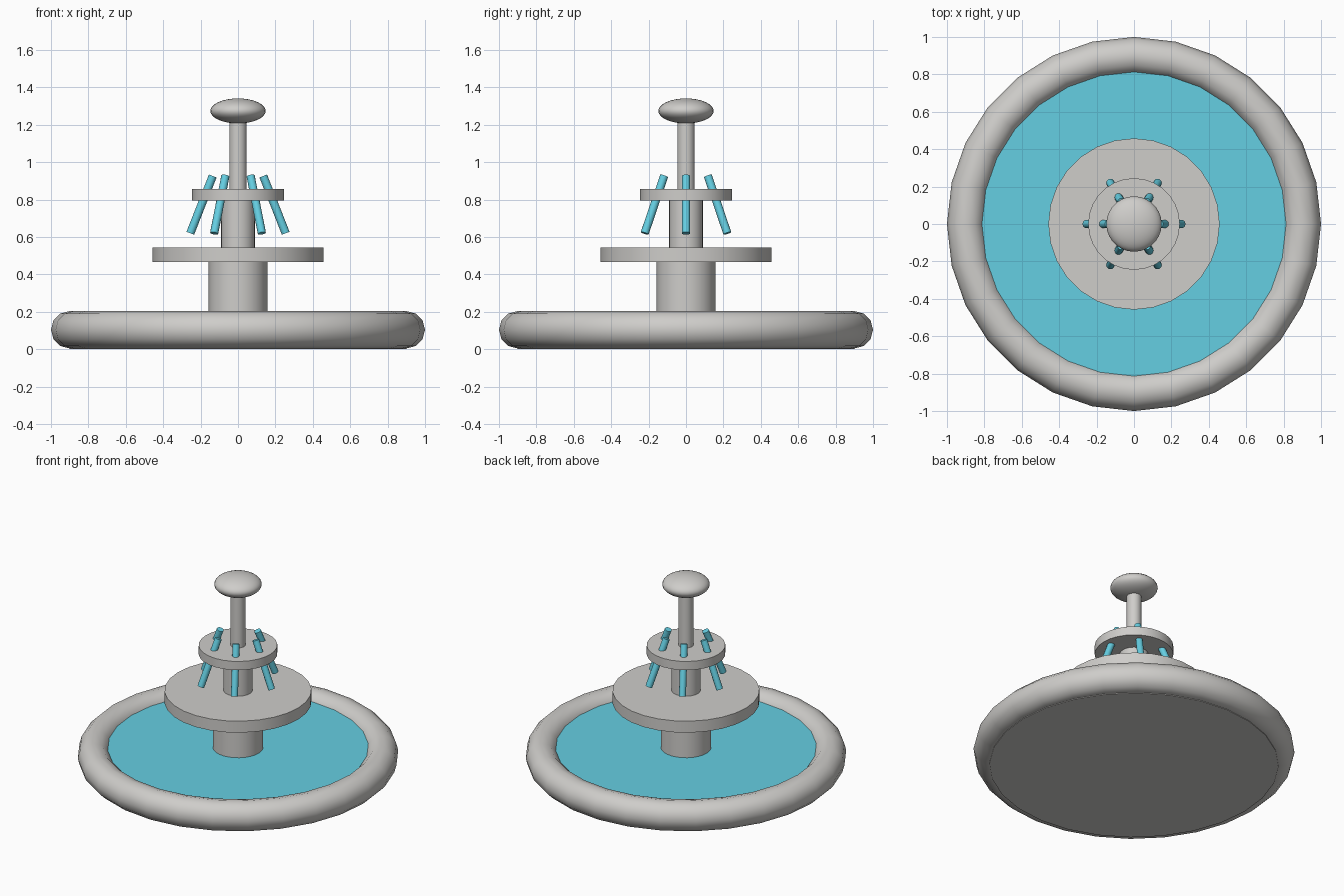
import bpy
import math
from mathutils import Vector

cube = bpy.data.objects.get("Cube")
if cube:
    bpy.data.objects.remove(cube, do_unlink=True)


def make_material(name, colour):
    mat = bpy.data.materials.new(name)
    mat.use_nodes = True
    mat.diffuse_color = colour
    mat.node_tree.nodes["Principled BSDF"].inputs["Base Color"].default_value = colour
    return mat


stone = make_material("pale_stone", (0.62, 0.61, 0.59, 1))
water = make_material("blue_water", (0.13, 0.62, 0.76, 1))


def finish(name, mat):
    obj = bpy.context.object
    obj.name = name
    obj.data.materials.append(mat)
    bpy.ops.object.shade_smooth_by_angle(angle=math.radians(40))
    return obj


def drum(name, radius, bottom, top, mat, sides=28):
    bpy.ops.mesh.primitive_cylinder_add(
        vertices=sides, radius=radius, depth=top - bottom,
        location=(0, 0, (bottom + top) / 2))
    return finish(name, mat)


def rod(name, start, end, radius, mat):
    axis = end - start
    bpy.ops.mesh.primitive_cylinder_add(
        vertices=12, radius=radius, depth=axis.length,
        location=(start + end) / 2,
        rotation=axis.to_track_quat("Z", "Y").to_euler())
    return finish(name, mat)


# Basin: round rim, floor and water surface
bpy.ops.mesh.primitive_torus_add(
    major_segments=28, minor_segments=12, major_radius=0.9,
    minor_radius=0.1, location=(0, 0, 0.104))
finish("basin_rim", stone)
drum("basin_floor", 0.9, 0.0, 0.1, stone)
drum("water_surface", 0.86, 0.1, 0.153, water)

# Stacked columns and bowls
drum("lower_column", 0.157, 0.14, 0.47, stone)
drum("lower_bowl", 0.458, 0.466, 0.545, stone)
drum("middle_column", 0.09, 0.54, 0.8, stone)
drum("upper_bowl", 0.245, 0.796, 0.856, stone)
drum("upper_column", 0.046, 0.85, 1.25, stone)

# Flattened finial
bpy.ops.mesh.primitive_uv_sphere_add(
    segments=28, ring_count=16, radius=1, location=(0, 0, 1.274))
bpy.context.object.scale = (0.148, 0.148, 0.067)
finish("finial", stone)

# Slanted jets through the upper bowl
for i in range(6):
    angle = i * math.tau / 6
    out = Vector((math.cos(angle), math.sin(angle), 0))
    rod(f"water_jet_{i + 1}", out * 0.255 + Vector((0, 0, 0.62)),
        out * 0.135 + Vector((0, 0, 0.926)), 0.022, water)
